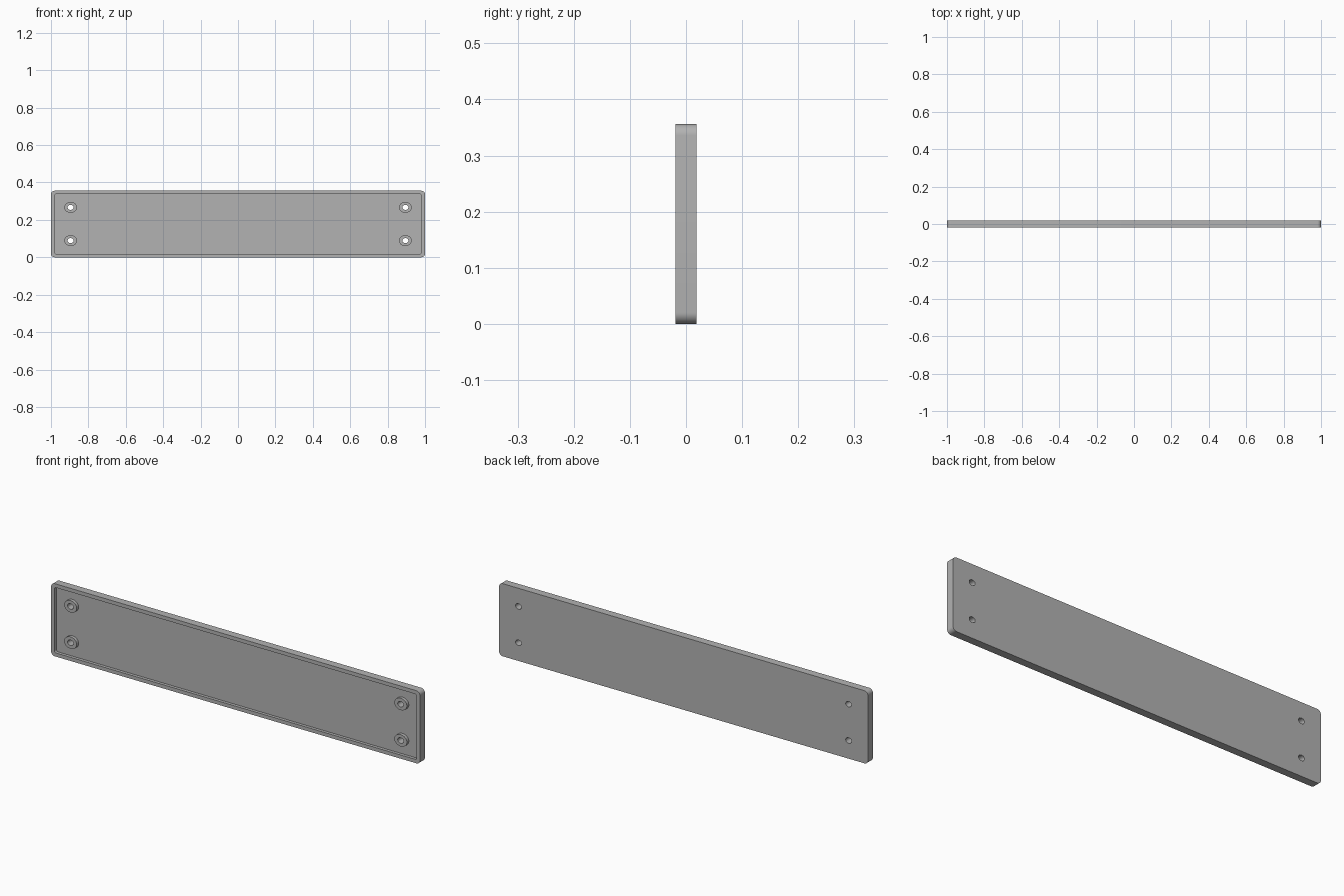
import bpy, bmesh, math
from mathutils import Vector

if "Cube" in bpy.data.objects:
    bpy.data.objects.remove(bpy.data.objects["Cube"])

WIDTH, HEIGHT, DEPTH = 2.0, 0.356, 0.038
FRONT, BACK = -DEPTH / 2, DEPTH / 2
FLOOR = FRONT + 0.015
RIM = 0.018
MID = HEIGHT / 2

grey = bpy.data.materials.new("plain grey")
grey.use_nodes = True
colour = (0.45, 0.45, 0.45, 1)
grey.diffuse_color = colour
grey.node_tree.nodes["Principled BSDF"].inputs["Base Color"].default_value = colour


def rounded_rect(w, h, r, steps=8):
    points = []
    for i, (sx, sz) in enumerate([(1, 1), (-1, 1), (-1, -1), (1, -1)]):
        for k in range(steps + 1):
            a = (i + k / steps) * math.pi / 2
            points.append((sx * (w / 2 - r) + r * math.cos(a),
                           MID + sz * (h / 2 - r) + r * math.sin(a)))
    return points


def ellipse(cx, cz, rx, rz, steps=40):
    angles = [2 * math.pi * k / steps for k in range(steps)]
    return [(cx + rx * math.cos(a), cz + rz * math.sin(a)) for a in angles]


def prism(name, outlines, y0, y1):
    """Extrude closed x-z outlines from y0 to y1."""
    bm = bmesh.new()
    for outline in outlines:
        face = bm.faces.new([bm.verts.new((x, y0, z)) for x, z in outline])
        new = bmesh.ops.extrude_face_region(bm, geom=[face], use_keep_orig=True)
        verts = [v for v in new["geom"] if isinstance(v, bmesh.types.BMVert)]
        bmesh.ops.translate(bm, verts=verts, vec=Vector((0, y1 - y0, 0)))
    bmesh.ops.recalc_face_normals(bm, faces=bm.faces)
    mesh = bpy.data.meshes.new(name)
    bm.to_mesh(mesh)
    bm.free()
    mesh.materials.append(grey)
    obj = bpy.data.objects.new(name, mesh)
    bpy.context.collection.objects.link(obj)
    return obj


# Solid plate, and the shapes that carve and add to it
plate = prism("cover_plate", [rounded_rect(WIDTH, HEIGHT, 0.02)], FRONT, BACK)
recess = prism("recess_cutter",
               [rounded_rect(WIDTH - 2 * RIM, HEIGHT - 2 * RIM, 0.01)],
               FRONT - 0.02, FLOOR)
centres = [(sx * 0.895, MID + sz * 0.089) for sx in (-1, 1) for sz in (-1, 1)]
bosses = prism("screw_bosses", [ellipse(x, z, 0.034, 0.029) for x, z in centres],
               FRONT, FLOOR + 0.01)
holes = prism("hole_cutter", [ellipse(x, z, 0.016, 0.0135) for x, z in centres],
              FRONT - 0.02, BACK + 0.02)

# Sink the tray, raise the bosses, then drill through
tools = [(recess, "DIFFERENCE"), (bosses, "UNION"), (holes, "DIFFERENCE")]
for tool, operation in tools:
    tool.hide_render = True
    mod = plate.modifiers.new(tool.name, "BOOLEAN")
    mod.object, mod.operation, mod.solver = tool, operation, "EXACT"

# Bake the result and discard the tools
graph = bpy.context.evaluated_depsgraph_get()
result = bpy.data.meshes.new_from_object(plate.evaluated_get(graph))
plate.modifiers.clear()
plate.data = result
for tool, _ in tools:
    bpy.data.objects.remove(tool)

bpy.ops.object.select_all(action="DESELECT")
plate.select_set(True)
bpy.context.view_layer.objects.active = plate
bpy.ops.object.shade_smooth_by_angle(angle=math.radians(30))
